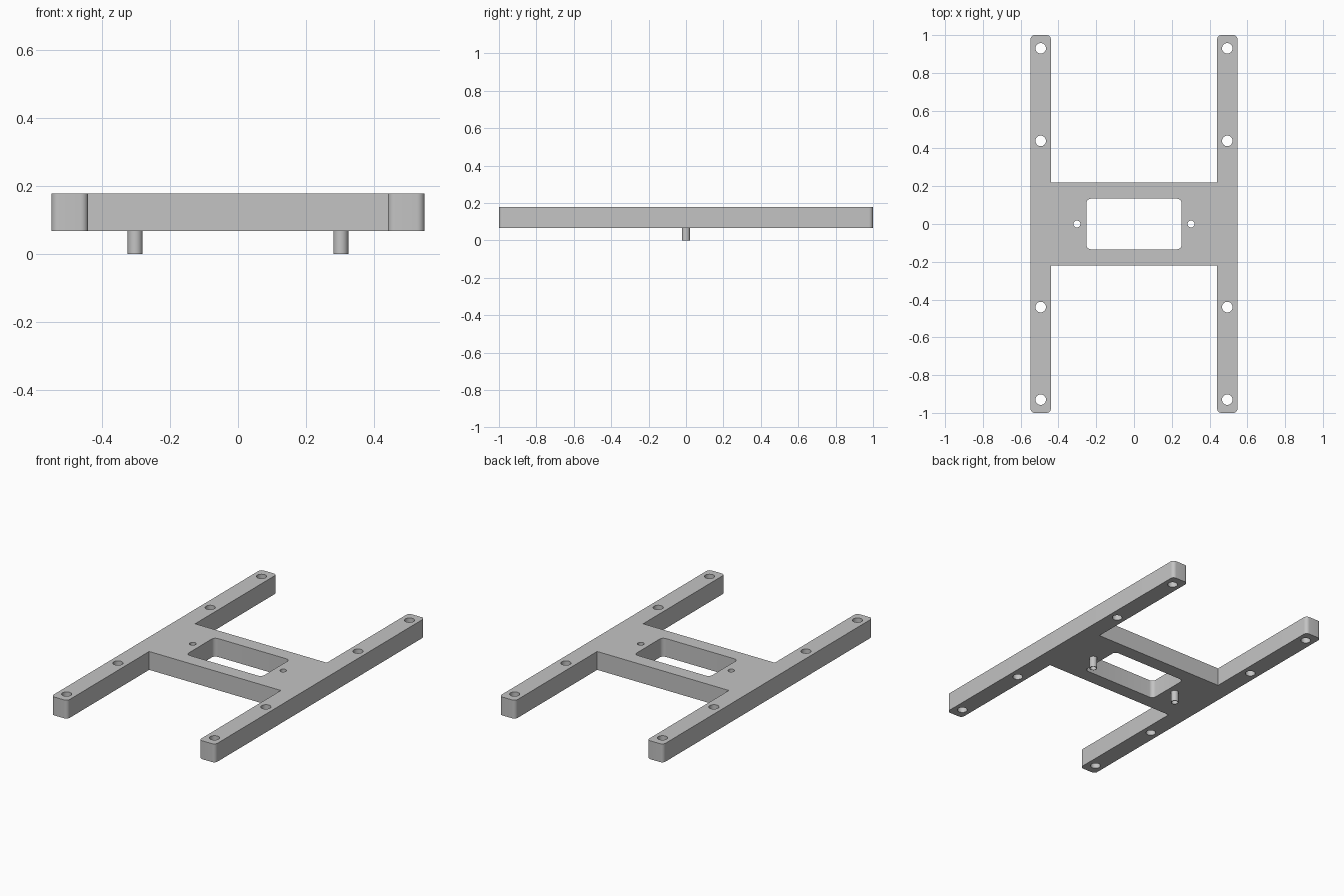
import bpy
from math import cos, sin, pi

cube = bpy.data.objects.get("Cube")
if cube:
    bpy.data.objects.remove(cube, do_unlink=True)

grey = bpy.data.materials.new("plain grey")
grey.use_nodes = True
grey.diffuse_color = (0.55, 0.55, 0.55, 1)
grey.node_tree.nodes["Principled BSDF"].inputs["Base Color"].default_value = grey.diffuse_color

BOTTOM, TOP = 0.067, 0.178      # frame plate heights
ARM_IN, ARM_OUT, BAR = 0.44, 0.548, 0.219
PIN_X, PIN_R, BORE_R = 0.302, 0.022, 0.0185


def arc(cx, cy, r, start, sweep, steps):
    return [(cx + r * cos(start + sweep * i / steps),
             cy + r * sin(start + sweep * i / steps)) for i in range(steps + 1)]


def circle(cx, cy, r, n=32):
    return arc(cx, cy, r, 0, 2 * pi, n)[:-1]


def rounded_rect(hx, hy, r):
    pts = []
    for i, (sx, sy) in enumerate([(1, 1), (-1, 1), (-1, -1), (1, -1)]):
        pts += arc(sx * (hx - r), sy * (hy - r), r, i * pi / 2, pi / 2, 8)
    return pts


def extrude_outlines(name, outlines, z0, z1):
    """Extrude an outline, with the inner outlines left as holes."""
    curve = bpy.data.curves.new(name + " outline", "CURVE")
    curve.dimensions = "2D"
    curve.fill_mode = "BOTH"
    curve.extrude = (z1 - z0) / 2
    for pts in outlines:
        spline = curve.splines.new("POLY")
        spline.points.add(len(pts) - 1)
        for p, (x, y) in zip(spline.points, pts):
            p.co = (x, y, 0, 1)
        spline.use_cyclic_u = True
    helper = bpy.data.objects.new(name + " helper", curve)
    bpy.context.collection.objects.link(helper)
    bpy.context.view_layer.update()
    graph = bpy.context.evaluated_depsgraph_get()
    mesh = bpy.data.meshes.new_from_object(helper.evaluated_get(graph))
    bpy.data.objects.remove(helper, do_unlink=True)
    mesh.materials.clear()
    mesh.materials.append(grey)
    obj = bpy.data.objects.new(name, mesh)
    bpy.context.collection.objects.link(obj)
    obj.location.z = (z0 + z1) / 2
    bpy.ops.object.select_all(action="DESELECT")
    obj.select_set(True)
    bpy.context.view_layer.objects.active = obj
    bpy.ops.object.mode_set(mode="EDIT")
    bpy.ops.mesh.select_all(action="SELECT")
    bpy.ops.mesh.remove_doubles(threshold=0.0001)
    bpy.ops.mesh.normals_make_consistent(inside=False)
    bpy.ops.object.mode_set(mode="OBJECT")
    bpy.ops.object.shade_smooth_by_angle()
    return obj


# H-shaped frame: one quarter of the outline, mirrored around
r = 0.022
quarter = (arc(ARM_OUT - r, 1 - r, r, 0, pi / 2, 8)
           + arc(ARM_IN + r, 1 - r, r, pi / 2, pi / 2, 8) + [(ARM_IN, BAR)])
half = quarter + [(-x, y) for x, y in reversed(quarter)]
h_outline = half + [(x, -y) for x, y in reversed(half)]

# Central window, arm screw holes and pin bores
holes = [rounded_rect(0.252, 0.134, 0.025)]
for side in (-1, 1):
    holes += [circle(side * 0.494, y, 0.028) for y in (-0.93, -0.44, 0.44, 0.93)]
    holes.append(circle(side * PIN_X, 0, BORE_R))
extrude_outlines("frame", [h_outline] + holes, BOTTOM, TOP)

# Hollow locating pins under the crossbar
for label, side in (("left", 1), ("right", -1)):
    x = side * PIN_X
    extrude_outlines(label + "_pin", [circle(x, 0, PIN_R), circle(x, 0, BORE_R)], 0, BOTTOM)
